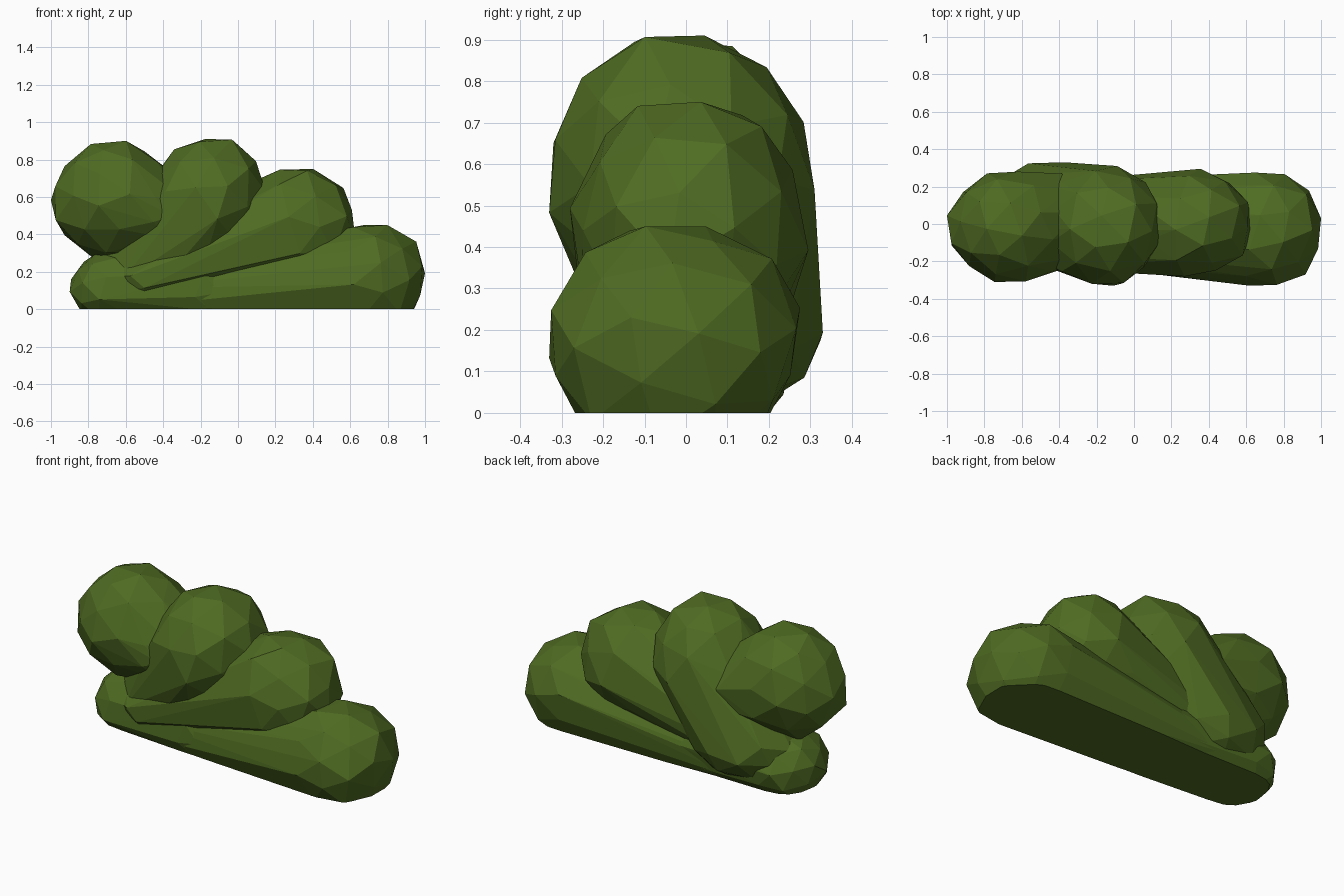
import bpy, bmesh, random
from mathutils import Vector, Euler

if "Cube" in bpy.data.objects:
    bpy.data.objects.remove(bpy.data.objects["Cube"])

leaf = bpy.data.materials.new("leaf green")
leaf.diffuse_color = (0.078, 0.147, 0.016, 1)
leaf.use_nodes = True
leaf.node_tree.nodes["Principled BSDF"].inputs["Base Color"].default_value = leaf.diffuse_color


def blob_points(lo, hi, seed):
    """Jittered, turned low-poly ball stretched to exactly fill a box."""
    rng = random.Random(seed)
    bm = bmesh.new()
    bmesh.ops.create_icosphere(bm, subdivisions=2, radius=1)
    rot = Euler([rng.uniform(0, 6.28) for _ in range(3)]).to_matrix()
    pts = [rot @ v.co * rng.uniform(0.95, 1.05) for v in bm.verts]
    bm.free()
    mn = [min(p[i] for p in pts) for i in range(3)]
    mx = [max(p[i] for p in pts) for i in range(3)]
    return [Vector([lo[i] + (p[i] - mn[i]) / (mx[i] - mn[i]) * (hi[i] - lo[i])
                    for i in range(3)]) for p in pts]


def clump(name, boxes, seed):
    """Convex faceted clump wrapped around one or two balls, cut flat at the ground."""
    bm = bmesh.new()
    for k, (lo, hi) in enumerate(boxes):
        for p in blob_points(lo, hi, seed + k):
            bm.verts.new(p)
    bmesh.ops.convex_hull(bm, input=bm.verts[:])
    bmesh.ops.delete(bm, geom=[v for v in bm.verts if not v.link_faces], context='VERTS')
    cut = bmesh.ops.bisect_plane(bm, geom=bm.verts[:] + bm.edges[:] + bm.faces[:],
                                 plane_co=(0, 0, 0), plane_no=(0, 0, 1), clear_inner=True)
    rim = [g for g in cut["geom_cut"] if isinstance(g, bmesh.types.BMEdge)]
    if rim:
        bmesh.ops.edgeloop_fill(bm, edges=rim)
    bmesh.ops.recalc_face_normals(bm, faces=bm.faces[:])
    me = bpy.data.meshes.new(name)
    bm.to_mesh(me)
    bm.free()
    me.materials.append(leaf)
    bpy.context.collection.objects.link(bpy.data.objects.new(name, me))


# low clump along the ground, from right lobe towards the left foot
clump("ground_clump", [((0.42, -0.33, -0.12), (1.0, 0.275, 0.45)),
                       ((-0.7, -0.19, -0.08), (-0.35, 0.22, 0.22))], 3)
# foot at the left end, spreading under the middle
clump("left_foot", [((-0.9, -0.21, -0.08), (-0.45, 0.25, 0.31)),
                    ((-0.4, -0.24, -0.08), (0.05, 0.24, 0.3))], 41)
# lobe right of the middle, tapering towards the left foot
clump("right_clump", [((0.0, -0.28, 0.13), (0.63, 0.295, 0.75)),
                      ((-0.72, -0.24, 0.02), (-0.25, 0.22, 0.3))], 11)
# tall middle lobe, leaning back down to the left foot
clump("middle_clump", [((-0.46, -0.33, 0.27), (0.15, 0.31, 0.91)),
                       ((-0.78, -0.2, 0.0), (-0.1, 0.33, 0.42))], 21)
# round lobe hanging over on the left, blending into the middle lobe
clump("left_clump", [((-1.0, -0.31, 0.27), (-0.38, 0.28, 0.9)),
                     ((-0.6, -0.26, 0.3), (-0.24, 0.27, 0.72))], 31)
